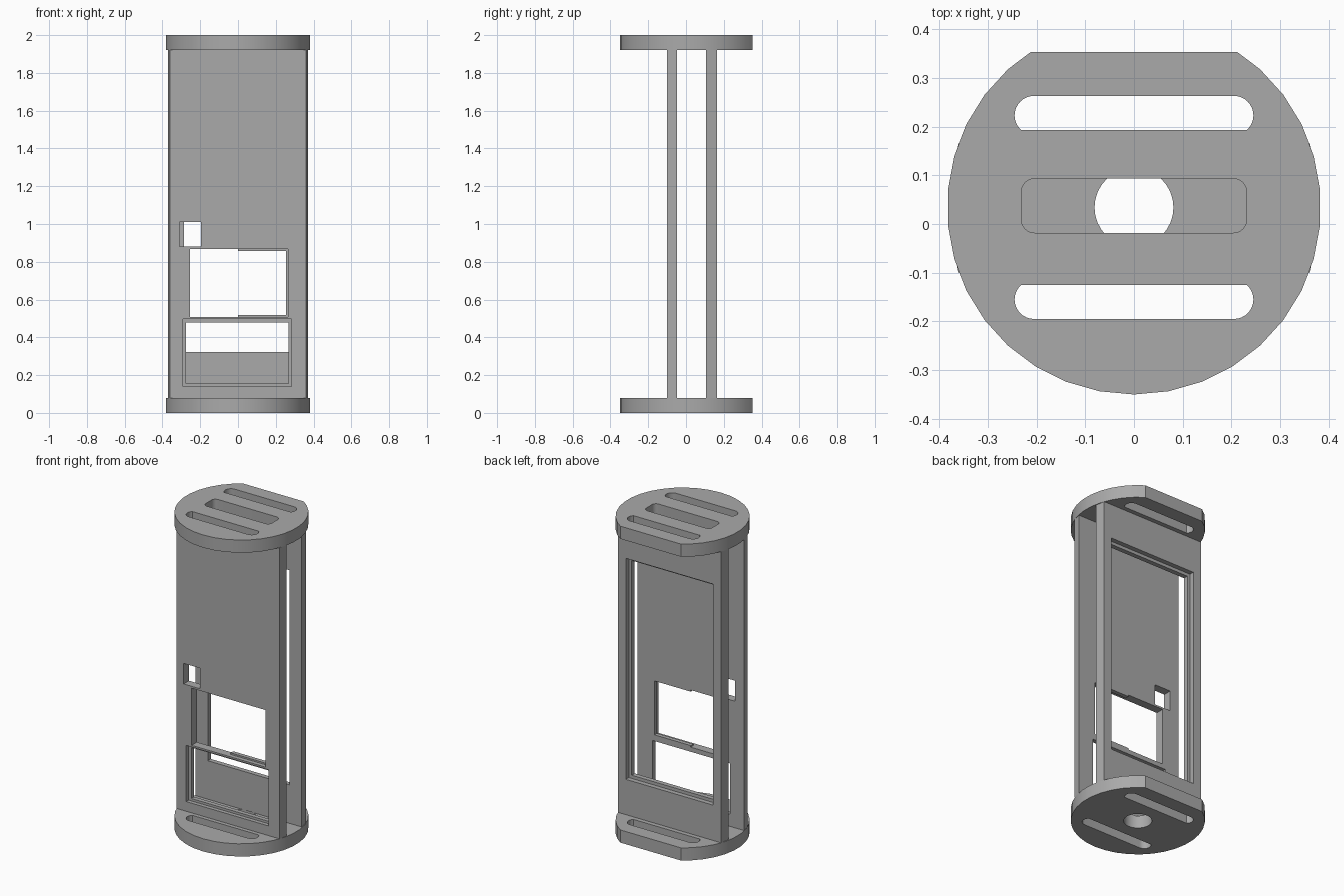
import bpy, bmesh, math
from math import sin, cos, pi, radians

if "Cube" in bpy.data.objects:
    bpy.data.objects.remove(bpy.data.objects["Cube"], do_unlink=True)

# One plain grey for the whole frame
GREY = (0.4, 0.4, 0.4, 1)
grey = bpy.data.materials.new("plain grey")
grey.use_nodes = True
grey.diffuse_color = GREY
grey.node_tree.nodes["Principled BSDF"].inputs["Base Color"].default_value = GREY

MID_Y = 0.034      # axis of the end discs
RADIUS = 0.384
THICK = 0.08
TOP = 2.0


def prism(name, outline, z0, z1):
    """Extrude a counter-clockwise xy outline from z0 to z1."""
    bm = bmesh.new()
    base = bm.faces.new([bm.verts.new((x, y, z0)) for x, y in outline])
    side = bmesh.ops.extrude_face_region(bm, geom=[base])
    new = [g for g in side["geom"] if isinstance(g, bmesh.types.BMVert)]
    bmesh.ops.translate(bm, verts=new, vec=(0, 0, z1 - z0))
    bmesh.ops.recalc_face_normals(bm, faces=bm.faces)
    mesh = bpy.data.meshes.new(name)
    bm.to_mesh(mesh)
    bm.free()
    mesh.materials.append(grey)
    obj = bpy.data.objects.new(name, mesh)
    bpy.context.collection.objects.link(obj)
    return obj


def box(x0, x1, y0, y1, z0, z1):
    return prism("cutter", [(x0, y0), (x1, y0), (x1, y1), (x0, y1)], z0, z1)


def circle(r, n, start=-pi / 2):
    return [(r * cos(start + 2 * pi * i / n), MID_Y + r * sin(start + 2 * pi * i / n))
            for i in range(n)]


def rounded_slot(half_x, y0, y1, r, steps=8):
    """Rounded rectangle outline."""
    pts = []
    corners = [(1, y1 - r, 0), (-1, y1 - r, 90), (-1, y0 + r, 180), (1, y0 + r, 270)]
    for sx, cy, a0 in corners:
        for i in range(steps + 1):
            a = radians(a0 + 90 * i / steps)
            pts.append((sx * (half_x - r) + r * cos(a), cy + r * sin(a)))
    return pts


def clip_y(pts, limit):
    """Keep the part of a convex outline below y = limit."""
    out = []
    for (x0, y0), (x1, y1) in zip(pts, pts[1:] + pts[:1]):
        if y0 <= limit:
            out.append((x0, y0))
        if (y0 - limit) * (y1 - limit) < 0:
            t = (limit - y0) / (y1 - y0)
            out.append((x0 + t * (x1 - x0), limit))
    return out


def cut(obj, cutters):
    """Subtract each cutter, then delete it."""
    for cutter in cutters:
        mod = obj.modifiers.new("cut", "BOOLEAN")
        mod.operation = "DIFFERENCE"
        mod.solver = "EXACT"
        mod.object = cutter
        bpy.context.view_layer.objects.active = obj
        bpy.ops.object.modifier_apply(modifier=mod.name)
        bpy.data.objects.remove(cutter, do_unlink=True)


def smooth(obj):
    bpy.ops.object.select_all(action="DESELECT")
    obj.select_set(True)
    bpy.context.view_layer.objects.active = obj
    bpy.ops.object.shade_smooth_by_angle(angle=radians(25))


# End discs: flat at the back, two strap slots each, own centre opening
disc_outline = clip_y(circle(RADIUS, 34), 0.353)
strap_slot = clip_y(rounded_slot(0.245, -0.195, -0.115, 0.0399), -0.125)
back_slot = [(x, 2 * MID_Y - y) for x, y in reversed(strap_slot)]
centre_openings = {
    "bottom_disc": (0, circle(0.081, 32)),
    "top_disc": (TOP - THICK, rounded_slot(0.231, -0.018, 0.093, 0.027)),
}
for name, (z, opening) in centre_openings.items():
    disc = prism(name, disc_outline, z, z + THICK)
    cut(disc, [prism("cutter", o, z - 0.1, z + THICK + 0.1)
               for o in (strap_slot, back_slot, opening)])
    smooth(disc)

# Front plate: edges follow the disc rim
Y0, Y1 = -0.10, -0.047
front = prism("front_plate", [(-0.361, Y0), (0.361, Y0), (0.371, Y1), (-0.371, Y1)],
              THICK, TOP - THICK)
OUT, IN = Y0 - 0.1, Y1 + 0.03
cut(front, [
    box(-0.31, -0.197, OUT, IN, 0.88, 1.01),              # small square hole
    box(-0.254, 0.0, OUT, IN, 0.507, 0.868),              # window, plain half
    box(-0.1, 0.254, OUT, IN, 0.517, 0.858),              # window, lipped half
    box(-0.1, 0.264, OUT, Y0 + 0.027, 0.507, 0.868),      # recess around the lip
    box(-0.274, 0.267, OUT, IN, 0.156, 0.478),            # lower window
    box(-0.292, 0.283, OUT, Y0 + 0.025, 0.141, 0.496),    # its recess
])

# Back plate: one tall window with a recessed border on the outside
Y0, Y1 = 0.105, 0.165
back = prism("back_plate", [(-0.371, Y0), (0.371, Y0), (0.361, Y1), (-0.361, Y1)],
             THICK, TOP - THICK)
cut(back, [
    box(-0.285, 0.285, Y0 - 0.03, Y1 + 0.1, 0.323, 1.68),
    box(-0.305, 0.305, Y1 - 0.03, Y1 + 0.1, 0.303, 1.70),
])
